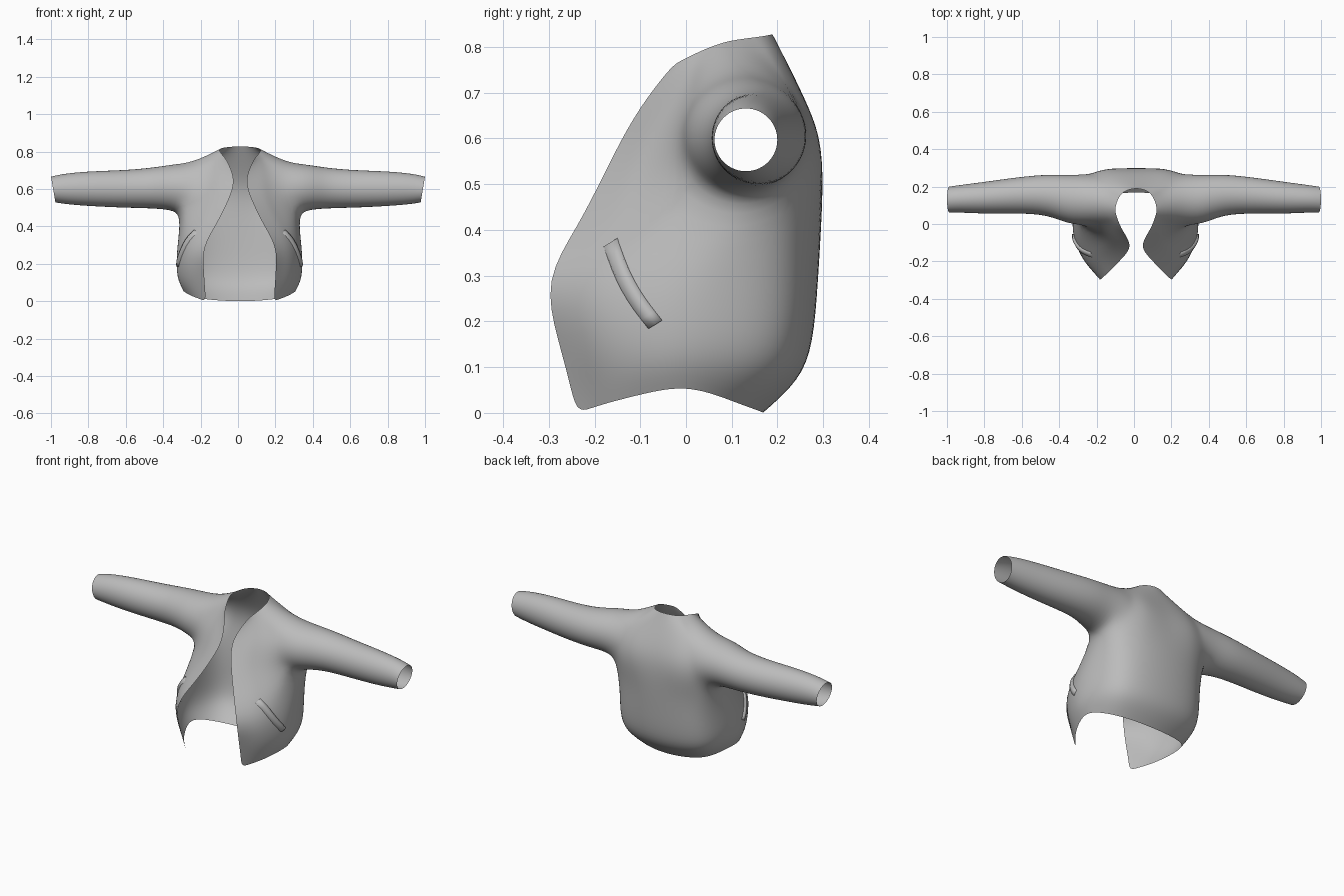
import bpy, bmesh, math
from mathutils import Vector

if "Cube" in bpy.data.objects:
    bpy.data.objects.remove(bpy.data.objects["Cube"], do_unlink=True)

cloth = bpy.data.materials.new("grey cloth")
cloth.use_nodes = True
GREY = (0.5, 0.5, 0.5, 1)
cloth.diffuse_color = GREY
cloth.node_tree.nodes["Principled BSDF"].inputs["Base Color"].default_value = GREY

# Half torso guide lines, hem to neck: opening edge, chest, side, back, back centre
EDGE = [(.18, -.24, 0), (.187, -.255, .07), (.192, -.28, .16), (.2, -.312, .29),
        (.125, -.235, .41), (.07, -.18, .52), (.03, -.13, .62), (.04, -.085, .69), (.075, -.03, .76)]
CHEST = [(.26, -.14, .03), (.285, -.15, .09), (.295, -.17, .17), (.292, -.17, .29),
         (.25, -.1, .42), (.185, -.08, .52), (.17, -.04, .63), (.165, .01, .71), (.1, .03, .79)]
SIDE = [(.3, 0, .055), (.33, 0, .11), (.34, .01, .18), (.335, .02, .29),
        (.305, .07, .41), (.31, .1, .47), (.3, .1, .6), (.25, .1, .75), (.11, .09, .812)]
BACK = [(.21, .13, .015), (.25, .2, .085), (.26, .225, .16), (.255, .235, .29),
        (.24, .25, .41), (.225, .28, .53), (.22, .27, .63), (.195, .225, .72), (.075, .165, .823)]
CENTRE = [(0, .17, 0), (0, .25, .07), (0, .28, .15), (0, .29, .29),
          (0, .297, .41), (0, .3, .53), (0, .287, .62), (0, .25, .71), (0, .19, .828)]
# Sleeve sections: x, centre y, centre z, radius y, radius z
SLEEVE = [(.36, .13, .61, .135, .125), (.47, .158, .605, .111, .111), (.62, .154, .6, .1, .103),
          (.8, .14, .602, .088, .096), (.94, .135, .6, .076, .084), (1, .131, .597, .071, .071)]
STEPS, J0, J1, I0, I1 = 3, 4, 8, 4, 7


def spline_row(points):
    """Smooth row through the guide points, symmetric at the back centre."""
    p = [Vector(q) for q in points]
    tail = p[-2].copy()
    tail.x = -tail.x
    p = [2 * p[0] - p[1]] + p + [tail]
    row = []
    for k in range(1, len(p) - 2):
        a, b, c, d = p[k - 1:k + 3]
        for s in range(STEPS):
            t = s / STEPS
            row.append(.5 * (2 * b + (c - a) * t + (2 * a - 5 * b + 4 * c - d) * t ** 2
                             + (3 * b - a - 3 * c + d) * t ** 3))
    return row + [p[-2]]


def placed(v, side):
    """Put a point on one side; the body hangs slightly off centre."""
    x = side * v[0]
    return Vector((x + .012 * (1 - min(1, abs(x))), v[1], v[2]))


def add_half(bm, side):
    grid = [spline_row(r) for r in zip(EDGE, CHEST, SIDE, BACK, CENTRE)]
    # armhole border, counter-clockwise from its lower front corner
    hole = [(I0, j) for j in range(J0, J1)] + [(i, J1) for i in range(I0, I1)]
    hole += [(I1, j) for j in range(J1, J0, -1)] + [(i, J0) for i in range(I1, I0, -1)]
    n = len(hole)
    angles = [-math.pi / 2 + (k - (J1 - J0) / 2) * math.tau / n for k in range(n)]
    for (i, j), a in zip(hole, angles):
        c, s = math.cos(a), math.sin(a)
        grid[i][j] = Vector((.25 + .035 * s * s - .03 * s, .13 + .14 * c, .6 + .145 * s))
    inside = {(i, j) for i in range(I0 + 1, I1) for j in range(J0 + 1, J1)}
    verts = {(i, j): bm.verts.new(placed(v, side)) for i, row in enumerate(grid)
             for j, v in enumerate(row) if (i, j) not in inside}
    # torso sheet
    for i in range(len(grid) - 1):
        for j in range(len(grid[0]) - 1):
            if not (I0 <= i < I1 and J0 <= j < J1):
                bm.faces.new([verts[q] for q in ((i, j), (i, j + 1), (i + 1, j + 1), (i + 1, j))])
    # sleeve tube, open at the slanted cuff
    ring = [verts[q] for q in hole]
    for x, cy, cz, ry, rz in SLEEVE:
        slant = .012 if x > .9 else 0
        new = [bm.verts.new(placed((x + slant * (math.sin(a) - 1), cy + ry * math.cos(a),
                                    cz + rz * math.sin(a)), side)) for a in angles]
        for k in range(n):
            m = (k + 1) % n
            bm.faces.new((ring[k], ring[m], new[m], new[k]))
        ring = new


def finish(bm, name, outward):
    bmesh.ops.recalc_face_normals(bm, faces=bm.faces)
    bm.faces.ensure_lookup_table()
    probe = max(bm.faces, key=lambda f: f.calc_center_median().dot(outward))
    if probe.normal.dot(outward) < 0:
        bmesh.ops.reverse_faces(bm, faces=bm.faces)
    for f in bm.faces:
        f.smooth = True
    mesh = bpy.data.meshes.new(name)
    bm.to_mesh(mesh)
    bm.free()
    mesh.materials.append(cloth)
    obj = bpy.data.objects.new(name, mesh)
    bpy.context.collection.objects.link(obj)
    return obj


# Jacket body with both sleeves
bm = bmesh.new()
for side in (1, -1):
    add_half(bm, side)
bmesh.ops.remove_doubles(bm, verts=bm.verts, dist=.0005)
jacket = finish(bm, "jacket_body", Vector((0, 1, 0)))
sub = jacket.modifiers.new("smooth", 'SUBSURF')
sub.levels = sub.render_levels = 2
bpy.context.view_layer.update()
surface = jacket.evaluated_get(bpy.context.evaluated_depsgraph_get())

# Slanted pocket welts resting on the body sides
for side, label in ((1, "left"), (-1, "right")):
    bm = bmesh.new()
    top, along, across = Vector((-.165, .373)), Vector((.098, -.18)), Vector((.031, .019))
    rows = []
    for s in range(9):
        row = []
        for w, lift in ((-.5, -.002), (-.42, .009), (0, .013), (.42, .009), (.5, -.002)):
            t = s / 8
            y, z = top + along * t + across * w - Vector((.01, .006)) * math.sin(math.pi * t)
            hit, loc, _, _ = surface.ray_cast(Vector((side, y, z)), Vector((-side, 0, 0)))
            x = loc.x if hit else side * .31
            row.append(bm.verts.new((x + side * (lift if 0 < s < 8 else lift * .8), y, z)))
        rows.append(row)
    for a, b in zip(rows, rows[1:]):
        for k in range(len(a) - 1):
            bm.faces.new((a[k], a[k + 1], b[k + 1], b[k]))
    for end in (rows[0], rows[-1]):
        bm.faces.new(end)
    finish(bm, label + "_pocket_welt", Vector((side, 0, 0)))
